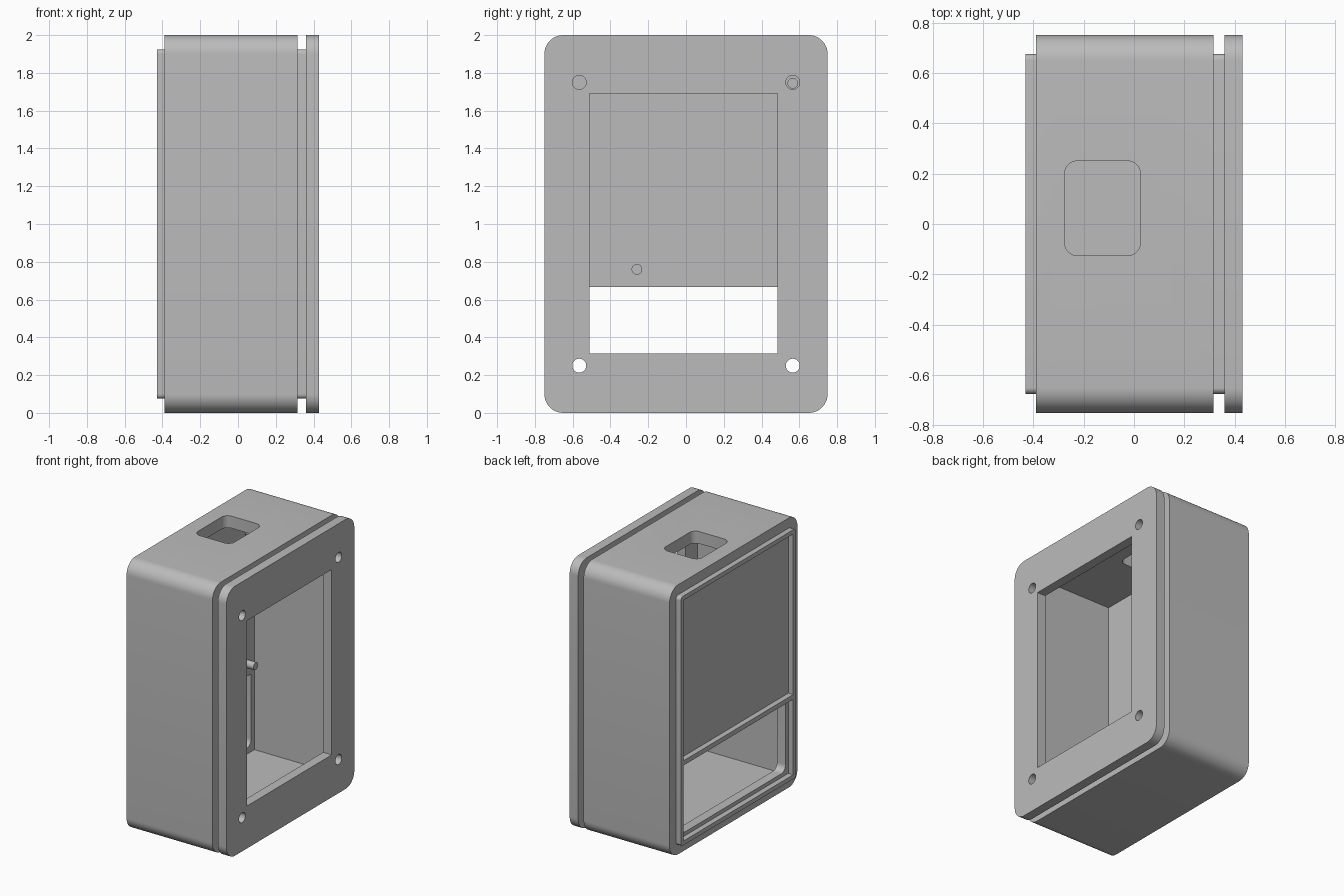
import bpy, bmesh, math
from mathutils import Vector

cube = bpy.data.objects.get("Cube")
if cube:
    bpy.data.objects.remove(cube, do_unlink=True)

grey = bpy.data.materials.new("plain grey")
grey.use_nodes = True
colour = (0.5, 0.5, 0.5, 1)
grey.diffuse_color = colour
grey.node_tree.nodes["Principled BSDF"].inputs["Base Color"].default_value = colour


def prism(name, along, us, vs, r=0.0, axis="x"):
    """Rounded rectangle extruded along x (u=y, v=z) or along z (u=x, v=y)."""
    outline = []
    steps = 10 if r else 0
    corners = [(us[1], vs[1], -1, -1), (us[0], vs[1], 1, -1),
               (us[0], vs[0], 1, 1), (us[1], vs[0], -1, 1)]
    for i, (u, v, su, sv) in enumerate(corners):
        for k in range(steps + 1):
            a = math.pi / 2 * (i + k / max(steps, 1))
            outline.append((u + su * r + r * math.cos(a), v + sv * r + r * math.sin(a)))
    bm = bmesh.new()
    verts = [bm.verts.new((along[0], u, v) if axis == "x" else (u, v, along[0]))
             for u, v in outline]
    bmesh.ops.remove_doubles(bm, verts=verts, dist=0.0001)
    face = bm.faces.new([v for v in verts if v.is_valid])
    depth = along[1] - along[0]
    new = bmesh.ops.extrude_face_region(bm, geom=[face])["geom"]
    offset = Vector((depth, 0, 0)) if axis == "x" else Vector((0, 0, depth))
    bmesh.ops.translate(bm, vec=offset, verts=[g for g in new if isinstance(g, bmesh.types.BMVert)])
    bmesh.ops.recalc_face_normals(bm, faces=bm.faces)
    mesh = bpy.data.meshes.new(name)
    bm.to_mesh(mesh)
    bm.free()
    mesh.materials.append(grey)
    ob = bpy.data.objects.new(name, mesh)
    bpy.context.collection.objects.link(ob)
    return ob


def rod(name, along, y, z, r):
    return prism(name, along, (y - r, y + r), (z - r, z + r), r)


def combine(ob, other, operation):
    """Apply a boolean, then discard the tool."""
    bpy.context.view_layer.objects.active = ob
    mod = ob.modifiers.new("combine", "BOOLEAN")
    mod.operation, mod.solver, mod.object = operation, "EXACT", other
    bpy.ops.object.modifier_apply(modifier=mod.name)
    bpy.data.objects.remove(other, do_unlink=True)


def smooth(ob):
    bpy.ops.object.select_all(action="DESELECT")
    ob.select_set(True)
    bpy.context.view_layer.objects.active = ob
    bpy.ops.object.shade_smooth_by_angle(angle=math.radians(30))


full_y, full_z = (-0.75, 0.75), (0, 2)
lip_y, lip_z = (-0.675, 0.675), (0.075, 1.925)
inner_y, inner_z = (-0.65, 0.65), (0.09, 1.91)

# Case body, with a lip running through it that shows at both ends
body = prism("case_body", (-0.39, 0.315), full_y, full_z, 0.1)
combine(body, prism("lip", (-0.43, 0.36), lip_y, lip_z, 0.025), "UNION")

# Main cavity, open towards the cover plate
combine(body, prism("cavity", (-0.32, 0.5), inner_y, inner_z), "DIFFERENCE")

# Recesses in the rear face, leaving a thin rim and a cross bar
rim_y = (-0.643, 0.643)
combine(body, prism("upper_recess", (-0.5, -0.39), rim_y, (0.702, 1.893)), "DIFFERENCE")
combine(body, prism("lower_recess", (-0.5, -0.39), rim_y, (0.107, 0.667)), "DIFFERENCE")

# Lower rear opening with rounded bottom corners
opening = prism("opening", (-0.5, -0.25), (-0.61, 0.61), (0.135, 0.85), 0.05)
combine(opening, prism("trim", (-0.6, 0), (-1, 1), (0.667, 1)), "DIFFERENCE")
combine(body, opening, "DIFFERENCE")

# Rounded opening through the top wall
combine(body, prism("top_opening", (1.8, 2.1), (-0.275, 0.025), (-0.125, 0.25), 0.05, "z"),
        "DIFFERENCE")
smooth(body)

# Cover plate with window and four screw holes
plate = prism("cover_plate", (0.36, 0.43), full_y, full_z, 0.1)
combine(plate, prism("window", (0.3, 0.5), (-0.51, 0.485), (0.315, 1.69)), "DIFFERENCE")
for y in (-0.565, 0.565):
    for z in (0.25, 1.75):
        combine(plate, rod("screw_hole", (0.3, 0.5), y, z, 0.037), "DIFFERENCE")
smooth(plate)

# Mounting pins on the inside of the rear wall
for y in (-0.26, 0.565):
    for z in (0.76, 1.745):
        smooth(rod("mounting_pin", (-0.33, -0.25), y, z, 0.028))
